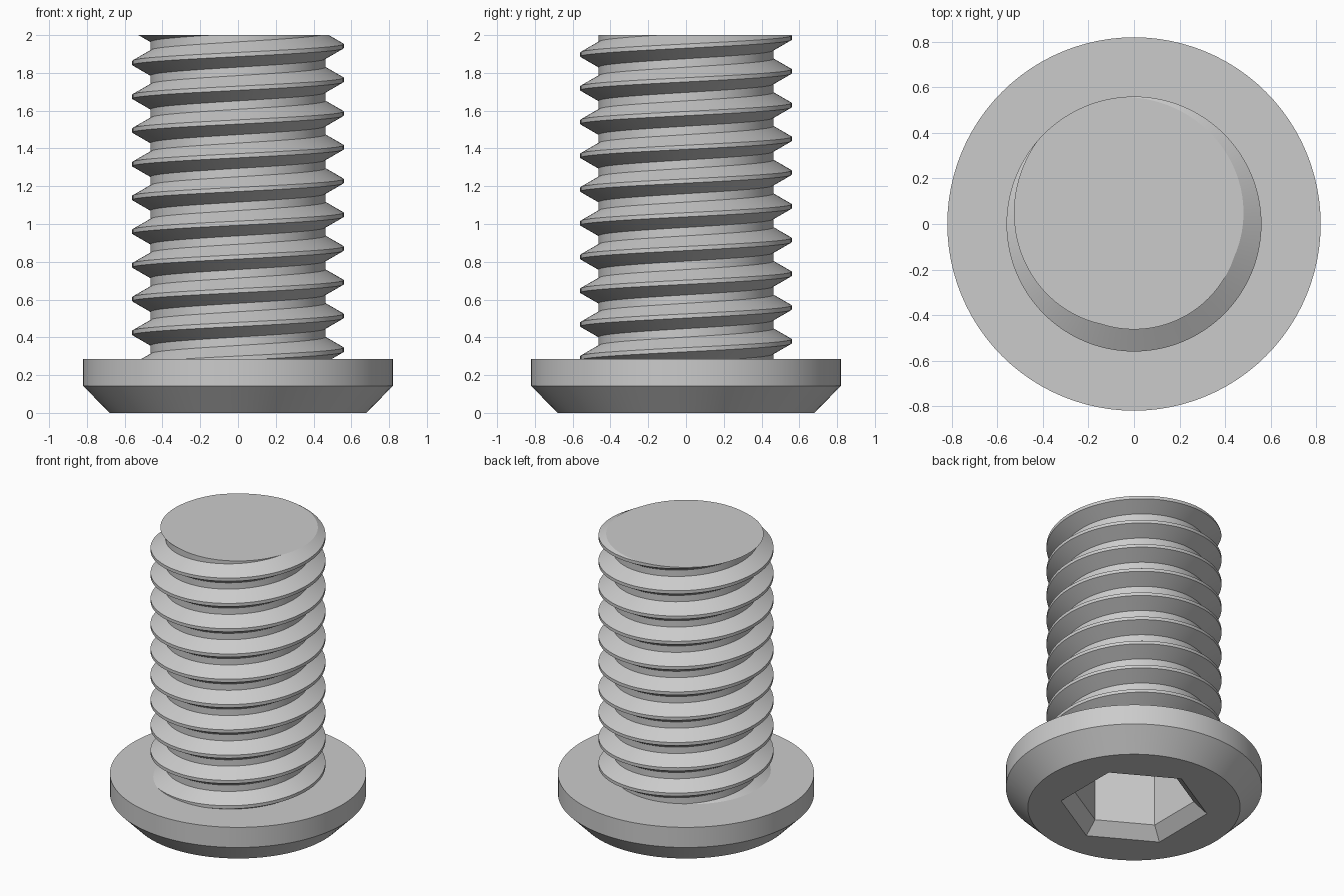
import bpy, bmesh, math

if "Cube" in bpy.data.objects:
    bpy.data.objects.remove(bpy.data.objects["Cube"], do_unlink=True)

SIDES = 96
HEAD_TOP, TOP = 0.285, 2.0
PITCH = 0.1786
CREST_R, ROOT_R = 0.56, 0.463
CREST_Z = 1.942          # height of a crest centre on the +x side

steel = bpy.data.materials.new("grey_steel")
steel.use_nodes = True
grey = (0.6, 0.6, 0.6, 1)
steel.diffuse_color = grey
steel.node_tree.nodes["Principled BSDF"].inputs["Base Color"].default_value = grey


def finish(bm, name):
    """Turn a bmesh into a smooth-shaded object with crisp edges."""
    mesh = bpy.data.meshes.new(name)
    bm.to_mesh(mesh)
    bm.free()
    mesh.materials.append(steel)
    obj = bpy.data.objects.new(name, mesh)
    bpy.context.collection.objects.link(obj)
    bpy.ops.object.select_all(action="DESELECT")
    obj.select_set(True)
    bpy.context.view_layer.objects.active = obj
    bpy.ops.object.shade_smooth_by_angle(angle=math.radians(25))
    return obj


def ring(bm, radius, z, hexagonal=False):
    """A loop of vertices on a circle, or on a hexagon with corners on the y axis."""
    verts = []
    for i in range(SIDES):
        a = math.tau * i / SIDES
        r = radius
        if hexagonal:
            off = (a + math.pi / 6) % (math.pi / 3) - math.pi / 6
            r *= math.cos(math.pi / 6) / math.cos(off)
        verts.append(bm.verts.new((r * math.cos(a), r * math.sin(a), z)))
    return verts


# Head: flange, chamfered underside and chamfered hexagonal socket
bm = bmesh.new()
profile = [(0.44, HEAD_TOP, False), (0.82, HEAD_TOP, False), (0.82, 0.143, False),
           (0.68, 0, False), (0.474, 0, True), (0.388, 0.08, True), (0.388, 0.45, True)]
rings = [ring(bm, *p) for p in profile]
for upper, lower in zip(rings, rings[1:]):
    for i in range(SIDES):
        j = (i + 1) % SIDES
        bm.faces.new((upper[i], lower[i], lower[j], upper[j]))
bm.faces.new(rings[-1][::-1])
finish(bm, "socket_head")

# Threaded shaft: a helical surface swept from a truncated V profile
bm = bmesh.new()
tooth = [(ROOT_R, -3 / 8), (CREST_R, -1 / 16), (CREST_R, 1 / 16), (ROOT_R, 3 / 8)]
turns = range(-11, 3)
columns = []
for i in range(SIDES):
    a = math.tau * i / SIDES
    columns.append([bm.verts.new((r * math.cos(a), r * math.sin(a),
                                  CREST_Z + PITCH * (t + h + i / SIDES)))
                    for t in turns for r, h in tooth])
for i in range(SIDES):
    here = columns[i]
    # the last column joins the first one a full turn higher
    there = columns[i + 1] if i + 1 < SIDES else columns[0][len(tooth):]
    for k in range(len(there) - 1):
        bm.faces.new((here[k], there[k], there[k + 1], here[k + 1]))

# Trim the thread flat at the tip and at the head, then close the tip
for z, side in ((TOP, 1), (HEAD_TOP, -1)):
    bmesh.ops.bisect_plane(bm, geom=bm.verts[:] + bm.edges[:] + bm.faces[:], dist=1e-5,
                           plane_co=(0, 0, z), plane_no=(0, 0, side), clear_outer=True)
rim = [e for e in bm.edges if e.is_boundary and all(v.co.z > TOP - 1e-3 for v in e.verts)]
cap = bmesh.ops.contextual_create(bm, geom=rim)["faces"]
for f in cap:
    f.normal_update()
    if f.normal.z < 0:
        f.normal_flip()
finish(bm, "threaded_shaft")
